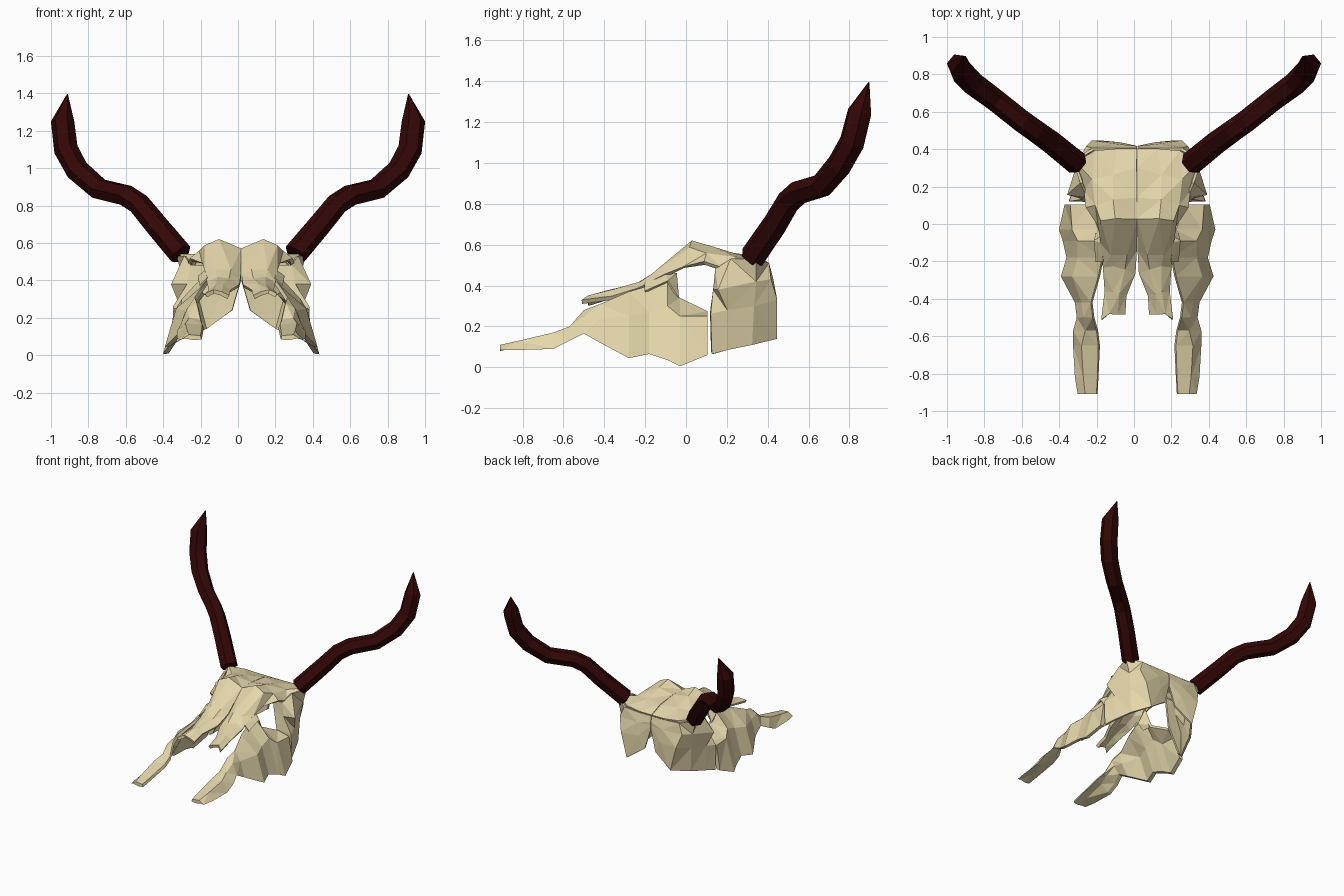
import bpy, bmesh, math
from mathutils import Vector

CX = 0.017  # symmetry plane of the skull


def material(name, col):
    m = bpy.data.materials.new(name)
    m.diffuse_color = (*col, 1)
    return m


bone = material("bone", (0.78, 0.68, 0.41))
dark = material("dark_horn", (0.033, 0.002, 0.002))


def loft(name, rows, mat, closed=False, thick=0.0, side=1, axis=CX):
    """Skin rows of points with flat triangles, optionally mirrored."""
    bm = bmesh.new()
    shift = .005 if axis else 0
    grid = [[bm.verts.new((axis + side * (x + shift - axis), y, z)) for x, y, z in r] for r in rows]
    n = len(grid[0])
    for a, b in zip(grid, grid[1:]):
        for i in range(n if closed else n - 1):
            j = (i + 1) % n
            bm.faces.new((a[i], a[j], b[j], b[i]))
    if closed:
        bm.faces.new(grid[0])
        bm.faces.new(grid[-1])
    bmesh.ops.recalc_face_normals(bm, faces=bm.faces[:])
    bmesh.ops.triangulate(bm, faces=bm.faces[:])
    me = bpy.data.meshes.new(name)
    bm.to_mesh(me)
    bm.free()
    me.materials.append(mat)
    ob = bpy.data.objects.new(name, me)
    bpy.context.collection.objects.link(ob)
    if thick:
        mod = ob.modifiers.new("shell", "SOLIDIFY")
        mod.thickness = thick
        mod.offset = 0
    return ob


# Forehead and nasal bone: rows from nose tip to nape, centre to outside
roof = [
    [(.08, -.48, .31), (.12, -.48, .33), (.16, -.48, .34), (.20, -.51, .32)],
    [(.075, -.38, .34), (.11, -.37, .37), (.14, -.36, .37), (.18, -.36, .34)],
    [(.025, -.26, .37), (.08, -.24, .40), (.14, -.22, .41), (.19, -.23, .38)],
    [(.02, -.14, .42), (.07, -.16, .45), (.15, -.16, .45), (.20, -.10, .45)],
    [(.014, .03, .56), (.13, .03, .61), (.20, .02, .58), (.21, -.01, .49)],
    [(.014, .14, .56), (.14, .13, .58), (.23, .10, .55), (.28, .09, .51)],
    [(.014, .30, .54), (.14, .26, .54), (.25, .24, .53), (.29, .18, .48)],
    [(.014, .40, .50), (.12, .40, .50), (.24, .39, .51), (.34, .33, .53)],
]

# Back of the skull: columns from behind the eye round to the centre seam
cranium = [
    [(.20, .15, .48), (.215, .145, .40), (.25, .125, .27), (.34, .13, .08)],
    [(.28, .15, .48), (.30, .14, .38), (.37, .125, .26), (.37, .13, .065)],
    [(.31, .22, .53), (.38, .16, .38), (.34, .20, .28), (.34, .20, .085)],
    [(.35, .34, .53), (.32, .34, .42), (.30, .33, .30), (.29, .32, .11)],
    [(.25, .40, .51), (.28, .41, .43), (.25, .44, .33), (.20, .44, .14)],
    [(.12, .40, .50), (.12, .42, .43), (.11, .43, .33), (.06, .42, .24)],
    [(.014, .40, .50), (.014, .41, .46), (.014, .41, .43), (.014, .41, .40)],
]

# Cheek and jaw: y, then x,z of top, middle and bottom, then thickness
cheek_stations = [
    (-.91, .23, .105, .29, .11, .33, .085, .02),
    (-.82, .225, .125, .30, .13, .345, .085, .02),
    (-.65, .22, .165, .31, .17, .355, .09, .03),
    (-.57, .23, .19, .29, .20, .355, .13, .03),
    (-.50, .25, .28, .30, .25, .335, .165, .03),
    (-.42, .26, .31, .31, .24, .345, .12, .03),
    (-.28, .22, .37, .36, .25, .42, .045, .03),
    (-.18, .20, .40, .33, .27, .39, .065, .03),
    (-.09, .20, .44, .33, .30, .41, .035, .03),
    (-.03, .22, .34, .36, .25, .43, .005, .03),
    (.105, .27, .275, .37, .25, .40, .06, .03),
]
cheek = [[(xt, y, zt), (xm, y, zm), (xb, y, zb),
          (xb - t, y, zb + .004), (xm - t * 1.4, y, zm - .03), (xt - t * .3, y, zt - .02)]
         for y, xt, zt, xm, zm, xb, zb, t in cheek_stations]

# Inner front corner of the eye socket, joining cheek and brow
socket = [
    [(.19, -.20, .41), (.23, -.20, .37)],
    [(.20, -.10, .45), (.24, -.09, .42)],
    [(.17, -.05, .46), (.23, -.04, .34)],
    [(.15, -.10, .36), (.20, -.10, .32)],
]

# Horn: hexagonal tube swept along a bent path
path = [Vector(p) for p in (
    (.305, .325, .54), (.44, .435, .70), (.53, .50, .81), (.60, .55, .855), (.745, .665, .89),
    (.86, .75, .99), (.92, .812, 1.10), (.938, .85, 1.25), (.912, .895, 1.395))]
radii = [.064, .062, .060, .060, .06, .063, .065, .063, .003]
across = Vector((.6, -.8, 0))
last = len(path) - 1
horn = []
for i, (p, r) in enumerate(zip(path, radii)):
    t = (path[min(i + 1, last)] - path[max(i - 1, 0)]).normalized()
    u = (across - t * across.dot(t)).normalized()
    v = t.cross(u)
    horn.append([p + (u * math.cos(k * math.pi / 3) + v * math.sin(k * math.pi / 3)) * r
                 for k in range(6)])

for tag, s in (("right", 1), ("left", -1)):
    loft("forehead_and_nose_" + tag, roof, bone, thick=.022, side=s)
    loft("skull_back_" + tag, cranium, bone, thick=.015, side=s)
    loft("cheek_jaw_" + tag, cheek, bone, closed=True, side=s)
    loft("eye_socket_" + tag, socket, bone, thick=.012, side=s)
    loft("horn_" + tag, horn, dark, closed=True, side=s, axis=0)
